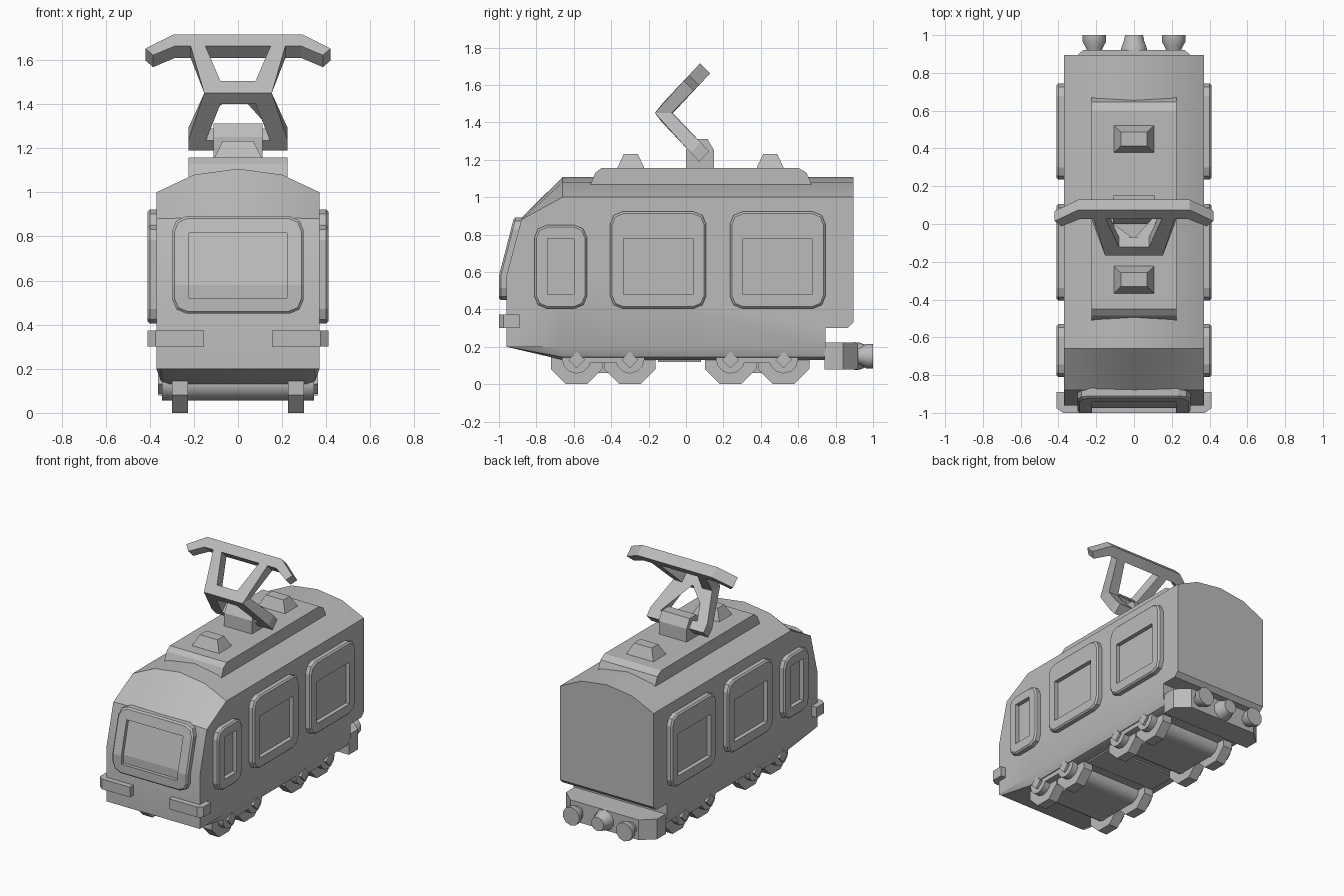
import bpy, bmesh, math

if "Cube" in bpy.data.objects:
    bpy.data.objects.remove(bpy.data.objects["Cube"])

grey = bpy.data.materials.new("plain_grey")
grey.diffuse_color = (0.5, 0.5, 0.5, 1)
grey.use_nodes = True
grey.node_tree.nodes["Principled BSDF"].inputs["Base Color"].default_value = grey.diffuse_color


def finish(name, bm, smooth=None):
    bmesh.ops.remove_doubles(bm, verts=bm.verts, dist=0.0005)
    bmesh.ops.dissolve_degenerate(bm, edges=bm.edges, dist=0.0005)
    bmesh.ops.recalc_face_normals(bm, faces=bm.faces)
    me = bpy.data.meshes.new(name)
    bm.to_mesh(me)
    bm.free()
    me.materials.append(grey)
    ob = bpy.data.objects.new(name, me)
    bpy.context.collection.objects.link(ob)
    if smooth:
        bpy.ops.object.select_all(action='DESELECT')
        ob.select_set(True)
        bpy.context.view_layer.objects.active = ob
        bpy.ops.object.shade_smooth_by_angle(angle=math.radians(smooth))
    return ob


def loft(name, rings, smooth=None, caps=True):
    """Join rings of 3D points; close both ends."""
    bm = bmesh.new()
    vs = [[bm.verts.new(p) for p in r] for r in rings]
    n = len(rings[0])
    for a, b in zip(vs, vs[1:]):
        for i in range(n):
            j = (i + 1) % n
            bm.faces.new((a[i], a[j], b[j], b[i]))
    if caps:
        bm.faces.new(vs[0])
        bm.faces.new(vs[-1])
    return finish(name, bm, smooth)


def prism(name, prof, axis, a, b, smooth=None):
    """Extrude a profile along x (points are y,z) or z (points are x,y)."""
    put = (lambda p, t: (t, p[0], p[1])) if axis == 'x' else (lambda p, t: (p[0], p[1], t))
    return loft(name, [[put(p, t) for p in prof] for t in (a, b)], smooth)


def box(name, x0, x1, y0, y1, z0, z1):
    return prism(name, [(y0, z0), (y1, z0), (y1, z1), (y0, z1)], 'x', x0, x1)


def ngon(cy, cz, r, n, turn):
    return [(cy + r * math.cos(math.tau * (i + turn) / n),
             cz + r * math.sin(math.tau * (i + turn) / n)) for i in range(n)]


# Car body: half sections at stations, mirrored into rings
def station(y, low, eave, mid, top, y_top=None):
    yt = y if y_top is None else y_top
    half = [(.31, y, low[0]), (.35, y, low[1]), (.37, y, low[2]), (.37, y, .58),
            (.37, yt, eave), (.20, yt, mid), (0, yt, top)]
    return half + [(-x, b, z) for x, b, z in half[-2::-1]]


full, flat, lip = (.13, .145, .20), (.30, .30, .30), (.33, .33, .33)
rings = [station(-.96, (.2, .2, .2), .88, .885, .89, -.88)]
for y, low in ((-.66, full), (.745, full), (.745, flat), (.865, flat), (.895, lip)):
    rings.append(station(y, low, 1.0, 1.08, 1.107))
bm = bmesh.new()
vs = [[bm.verts.new(p) for p in r] for r in rings]
for a, b in zip(vs, vs[1:]):
    for i in range(13):
        j = (i + 1) % 13
        bm.faces.new((a[i], a[j], b[j], b[i]))
f = vs[0]
bm.faces.new(f[:4] + f[9:])       # lower nose
bm.faces.new(f[3:10])             # tilted nose
bm.faces.new(vs[-1])
finish("car_body", bm, 32)


# Window frames: rounded loop with bevelled rim and recessed pane
def window(name, place, u0, u1, v0, v1, inner, vm, thick, pane):
    def rounded(a0, a1, b0, b1, r):
        pts = [(a1, vm)]
        for cu, cv, start in ((a1 - r, b1 - r, 0), (a0 + r, b1 - r, 90),
                              (a0 + r, b0 + r, 180), (a1 - r, b0 + r, 270)):
            if start == 180:
                pts.append((a0, vm))
            for k in range(3):
                t = math.radians(start + 45 * k)
                pts.append((cu + r * math.cos(t), cv + r * math.sin(t)))
        return pts
    outer = rounded(u0, u1, v0, v1, .065)
    rim = rounded(u0 + .01, u1 - .01, v0 + .01, v1 - .01, .06)
    hole = rounded(*inner, 0)
    loops = [(outer, -.01), (outer, thick - .01), (rim, thick), (hole, thick), (hole, pane)]
    bm = bmesh.new()
    vs = [[bm.verts.new(place(u, v, d)) for u, v in l] for l, d in loops]
    for a, b in zip(vs, vs[1:]):
        for i in range(14):
            j = (i + 1) % 14
            bm.faces.new((a[i], a[j], b[j], b[i]))
    for ring in (vs[0], vs[-1]):
        bm.faces.new(ring[:8])
        bm.faces.new(ring[7:] + ring[:1])
    finish(name, bm)


for s, side in ((1, "right"), (-1, "left")):
    on_side = lambda u, v, d: (s * (.37 + d), u, v)
    for label, y0, y1, z1 in (("door", -.81, -.53, .85), ("middle", -.405, .107, .922),
                              ("rear", .235, .745, .922)):
        window(f"{side}_{label}_window", on_side, y0, y1, .405, z1,
               (y0 + .07, y1 - .07, .48, .78), .6, .04, .01)
on_nose = lambda u, v, d: (u, -.96 + max(0, v - .58) * .258 - d, v)
window("front_window", on_nose, -.298, .298, .45, .892, (-.223, .223, .52, .815), .58, .04, .015)

# Roof housing and vents
prism("roof_housing", [(-.53, 1.0), (-.51, 1.07), (-.485, 1.13), (-.45, 1.157), (.60, 1.157),
                       (.645, 1.13), (.67, 1.07), (.69, 1.0)], 'x', -.225, .225)
for label, c in (("front", -.295), ("rear", .45)):
    loft(label + "_roof_vent", [[(a * w, c + b * l, z) for a, b in ((-1, -1), (1, -1), (1, 1), (-1, 1))]
                                for w, l, z in ((.11, .075, 1.15), (.07, .037, 1.232))])

# Pantograph mount and folded arms
prism("pantograph_mount", [(.0, 1.14), (.0, 1.25), (.04, 1.312), (.115, 1.312), (.15, 1.25),
                           (.15, 1.14)], 'x', -.11, .11)


def arm(name, half):
    bm = bmesh.new()
    for s in (1, -1):
        sides = []
        for d in (-1, 1):
            row = []
            for x, z in half:
                y = -.122 + .94 * abs(z - 1.45)
                if abs(z - 1.45) < .001:
                    y += d * .045               # mitred elbow
                else:
                    y += d * .027
                    z -= d * .027 * (1 if z > 1.45 else -1)
                row.append(bm.verts.new((s * x, y, z)))
            sides.append(row)
            bm.faces.new(row)
        for i in range(len(half)):
            j = (i + 1) % len(half)
            if half[i][0] or half[j][0]:        # leave the centre seam open
                bm.faces.new((sides[0][i], sides[0][j], sides[1][j], sides[1][i]))
    finish(name, bm)


arm("pantograph_lower_arm", [(0, 1.45), (.153, 1.45), (.225, 1.265), (.225, 1.217), (.10, 1.217),
                             (.10, 1.262), (.145, 1.262), (.08, 1.427), (0, 1.427)])
arm("pantograph_upper_arm", [(0, 1.45), (.153, 1.45), (.215, 1.637), (.285, 1.637), (.385, 1.595),
                             (.42, 1.625), (.295, 1.688), (0, 1.688), (0, 1.637), (.148, 1.637),
                             (.08, 1.478), (0, 1.478)])

# Headlight strips wrapping the front corners
for s, side in ((1, "right"), (-1, "left")):
    prism(side + "_headlight", [(s * x, y) for x, y in ((.155, -1), (.375, -1), (.41, -.975),
                                (.41, -.89), (.155, -.89))], 'z', .30, .373)

# Bogies: octagonal wheels, axle drums, connecting rods and diamond axle ends
for label, ys in (("front", (-.585, -.30)), ("rear", (.238, .522))):
    box(label + "_bogie_block", -.225, .225, ys[0], ys[1], .06, .15)
    for k, y in enumerate(ys):
        prism(f"{label}_axle_drum_{k}", ngon(y, .135, .078, 12, 0), 'x', -.345, .345, 40)
        for s in (1, -1):
            tag = f"{label}_{'right' if s > 0 else 'left'}_"
            prism(f"{tag}wheel_{k}", ngon(y, .138, .149, 8, .5), 'x', s * .227, s * .30)
            prism(f"{tag}axle_end_{k}", ngon(y, .13, .045, 4, 0), 'x', s * .30, s * .362)
    for s, side in ((1, "right"), (-1, "left")):
        box(f"{label}_{side}_rod", s * .30, s * .345, ys[0], ys[1], .112, .15)
box("underfloor_plate", -.28, .28, -.15, .08, .12, .15)

# Rear bumper beam with three buffers
prism("rear_bumper", [(-.36, .74), (.36, .74), (.36, .84), (.27, .92), (-.27, .92), (-.36, .84)],
      'z', .078, .222)
for label, x, steps in (("left", -.21, ((.90, .04), (.93, .045), (.965, .066), (1, .066))),
                        ("centre", 0, ((.90, .075), (.93, .072), (.965, .058), (1, .05))),
                        ("right", .21, ((.90, .04), (.93, .045), (.965, .066), (1, .066)))):
    loft(label + "_buffer", [[(x + a, y, b) for a, b in ngon(0, .15, r, 10, .5)] for y, r in steps], 40)
